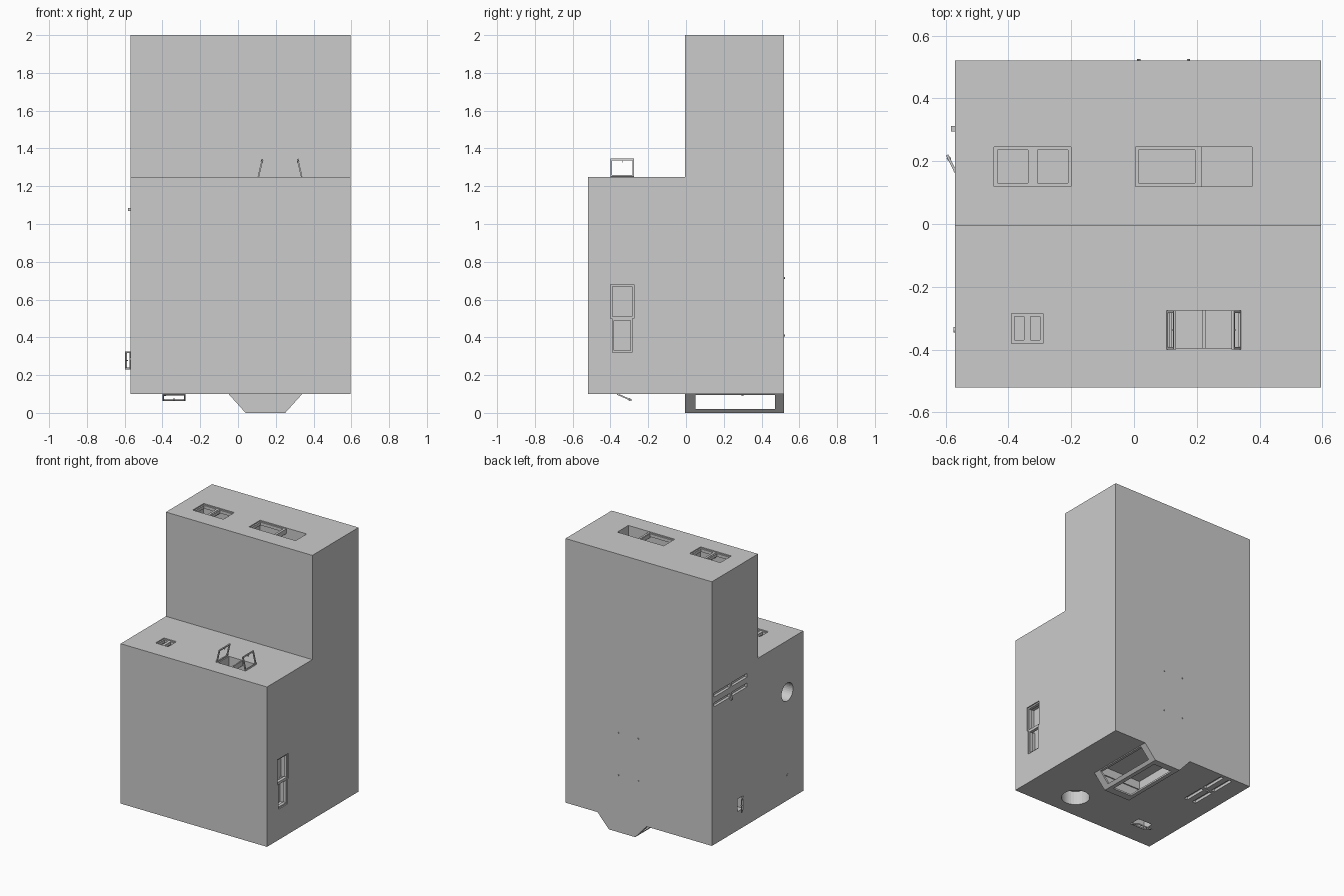
import bpy, bmesh, math
from mathutils import Matrix, Vector

if "Cube" in bpy.data.objects:
    bpy.data.objects.remove(bpy.data.objects["Cube"])

X, Y, Z = Vector((1, 0, 0)), Vector((0, 1, 0)), Vector((0, 0, 1))


def basis(o, u, v, n):
    m = Matrix((u, v, n)).transposed().to_4x4()
    m.translation = Vector(o)
    return m


# local (u, v, outward) frames of the walls
TOP = basis((0, 0, 2), X, Y, Z)
STEP = basis((0, 0, 1.25), X, Y, Z)
RIGHT = basis((0.595, 0, 0), Y, Z, X)
LEFT = basis((-0.57, 0, 0), Y, Z, -X)
BASE = basis((0, 0, 0.1), X, Y, -Z)
BACK = basis((0, 0.52, 0), X, Z, Y)


def finish(name, bm, m=Matrix()):
    bm.transform(m)
    bmesh.ops.recalc_face_normals(bm, faces=bm.faces)
    me = bpy.data.meshes.new(name)
    bm.to_mesh(me)
    bm.free()
    ob = bpy.data.objects.new(name, me)
    bpy.context.collection.objects.link(ob)
    return ob


def prism(name, pts, n0, n1, m=Matrix()):
    bm = bmesh.new()
    a = [bm.verts.new((p[0], p[1], n0)) for p in pts]
    b = [bm.verts.new((p[0], p[1], n1)) for p in pts]
    k = len(pts)
    bm.faces.new(a)
    bm.faces.new(b)
    for i in range(k):
        j = (i + 1) % k
        bm.faces.new((a[i], a[j], b[j], b[i]))
    return finish(name, bm, m)


def rect(u0, u1, v0, v1):
    return [(u0, v0), (u1, v0), (u1, v1), (u0, v1)]


def disc(u, v, r, k=32):
    return [(u + r * math.cos(i * math.tau / k), v + r * math.sin(i * math.tau / k)) for i in range(k)]


def frame(name, m, u0, u1, v0, v1, t, n0, n1):
    bm = bmesh.new()
    rings = [[bm.verts.new((u, v, n)) for u, v in rect(u0 + d, u1 - d, v0 + d, v1 - d)]
             for d, n in ((0, n0), (0, n1), (t, n1), (t, n0))]
    for r in range(4):
        a, b = rings[r], rings[(r + 1) % 4]
        for i in range(4):
            j = (i + 1) % 4
            bm.faces.new((a[i], a[j], b[j], b[i]))
    return finish(name, bm, m)


def cut(ob, cutters):
    for c in cutters:
        mod = ob.modifiers.new("opening", 'BOOLEAN')
        mod.operation, mod.solver, mod.object = 'DIFFERENCE', 'EXACT', c
    bpy.context.view_layer.update()
    me = bpy.data.meshes.new_from_object(ob.evaluated_get(bpy.context.evaluated_depsgraph_get()))
    ob.modifiers.clear()
    ob.data = me
    for c in cutters:
        bpy.data.objects.remove(c)


# stepped main block
PROFILE = basis((0, 0, 0), Y, Z, X)
body = prism("main_block", [(-0.52, 0.1), (0.52, 0.1), (0.52, 2), (-0.005, 2), (-0.005, 1.25), (-0.52, 1.25)],
             -0.57, 0.595, PROFILE)

# window recesses: wall, outline, depth
holes = [
    (TOP, rect(-0.445, -0.2, 0.12, 0.245), 0.1),
    (TOP, rect(0.005, 0.375, 0.12, 0.245), 0.1),
    (STEP, rect(-0.39, -0.29, -0.38, -0.285), 0.06),
    (STEP, rect(0.12, 0.335, -0.395, -0.275), 0.08),
    (RIGHT, rect(-0.4, -0.275, 0.5, 0.68), 0.06),
    (RIGHT, rect(-0.39, -0.285, 0.32, 0.5), 0.06),
    (LEFT, rect(0.165, 0.23, 0.235, 0.325), 0.06),
    (LEFT, disc(-0.337, 0.88, 0.065), 0.1),
    (BASE, rect(-0.395, -0.28, -0.365, -0.285), 0.06),
    (BASE, disc(0.227, -0.335, 0.095), 0.1),
    (BASE, rect(-0.03, 0.32, 0.02, 0.495), 0.06),
]
# slot groups on the left wall and the underside
for u0, u1 in ((0.12, 0.29), (0.315, 0.495)):
    for z in (1.105, 1.175):
        holes.append((LEFT, rect(u0, u1, z - 0.014, z + 0.014), 0.02))
    for x in (-0.42, -0.35):
        holes.append((BASE, rect(x - 0.014, x + 0.014, u0, u1), 0.02))
cut(body, [prism("cutter", pts, -d, 0.02, m) for m, pts, d in holes])

# fixed window frames, set back in the recesses
for name, m, u0, u1, v0, v1 in [
    ("top_sash_a", TOP, -0.445, -0.327, 0.12, 0.245),
    ("top_sash_b", TOP, -0.317, -0.2, 0.12, 0.245),
    ("top_sash_c", TOP, 0.005, 0.205, 0.12, 0.245),
    ("small_window_left", STEP, -0.39, -0.34, -0.38, -0.285),
    ("small_window_right", STEP, -0.34, -0.29, -0.38, -0.285),
    ("upper_sash", RIGHT, -0.4, -0.275, 0.5, 0.68),
    ("lower_sash", RIGHT, -0.39, -0.285, 0.32, 0.5),
]:
    frame(name, m, u0, u1, v0, v1, 0.01, -0.03, -0.008)
for name, m, u0, u1, v0, v1 in [
    ("top_mullion_a", TOP, -0.327, -0.317, 0.12, 0.245),
    ("top_mullion_b", TOP, 0.2, 0.215, 0.12, 0.245),
    ("casement_mullion", STEP, 0.218, 0.227, -0.395, -0.275),
]:
    prism(name, rect(u0, u1, v0, v1), -0.04, -0.005, m)


# open hinged leaves with a small latch
def leaf(name, hinge, tip, axis, a0, a1):
    hinge = Vector(hinge)
    v = Vector(tip) - hinge
    ln = v.length
    v.normalize()
    m = basis(hinge, axis, v, axis.cross(v))
    frame(name, m, a0, a1, 0, ln, 0.009, -0.004, 0.004)
    c = (a0 + a1) / 2
    prism(name + "_latch", rect(c - 0.002, c + 0.002, ln - 0.018, ln - 0.008), -0.006, 0.006, m)


leaf("step_leaf_left", (0.108, 0, 1.25), (0.13, 0, 1.345), Y, -0.4, -0.275)
leaf("step_leaf_right", (0.337, 0, 1.25), (0.315, 0, 1.345), Y, -0.4, -0.275)
leaf("side_leaf", (-0.568, 0.165, 0), (-0.595, 0.22, 0), Z, 0.23, 0.325)
leaf("base_leaf", (0, -0.365, 0.1), (0, -0.288, 0.066), X, -0.4, -0.278)

# projecting bay under the block
XZ = basis((0, 0, 0), X, Z, Y)
bay = prism("bay", [(-0.05, 0.1), (0.04, 0), (0.25, 0), (0.34, 0.1)], -0.005, 0.52, XZ)
cut(bay, [
    prism("cutter", [(-0.037, 0.105), (0.05, 0.012), (0.24, 0.012), (0.327, 0.105)], 0.012, 0.503, XZ),
    prism("cutter", rect(0.05, 0.47, 0.02, 0.095), -0.2, 0.5, PROFILE),
    prism("cutter", rect(0.07, 0.22, 0.05, 0.47), -0.02, 0.05),
])

# handles and the four back pegs
prism("side_handle", rect(0.295, 0.312, 1.07, 1.085), -0.002, 0.012, LEFT)
prism("base_handle", rect(-0.4, -0.38, 0.295, 0.305), -0.002, 0.01, BASE)
prism("side_knob", disc(-0.337, 0.283, 0.009, 12), -0.002, 0.004, LEFT)
for x in (0.015, 0.173):
    for z in (0.41, 0.715):
        prism("back_peg", disc(x, z, 0.005, 8), -0.002, 0.005, BACK)
